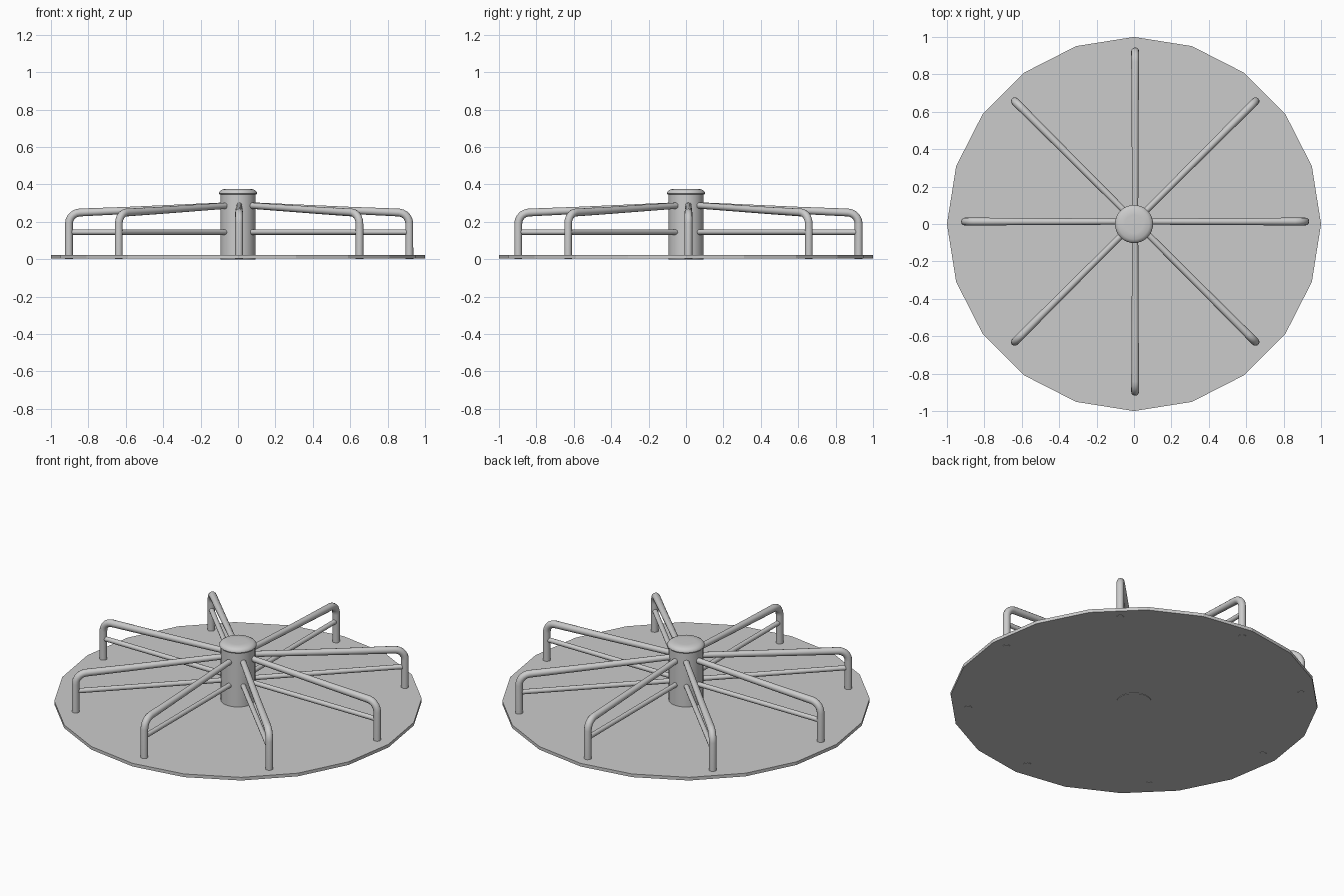
import bpy, bmesh, math

if "Cube" in bpy.data.objects:
    bpy.data.objects.remove(bpy.data.objects["Cube"])

HANDLES = 8
CENTRE = (0.006, 0.013)


def lathe(name, profile, sides, smooth):
    """Closed solid of revolution from (radius, z) rings."""
    bm = bmesh.new()
    rings = []
    for r, z in profile:
        rings.append([bm.verts.new((r * math.cos(2 * math.pi * i / sides),
                                    r * math.sin(2 * math.pi * i / sides), z))
                      for i in range(sides)])
    for a, b in zip(rings, rings[1:]):
        for i in range(sides):
            j = (i + 1) % sides
            bm.faces.new((a[i], a[j], b[j], b[i]))
    bm.faces.new(rings[0][::-1])
    bm.faces.new(rings[-1])
    mesh = bpy.data.meshes.new(name)
    bm.to_mesh(mesh)
    bm.free()
    obj = bpy.data.objects.new(name, mesh)
    bpy.context.collection.objects.link(obj)
    if smooth:
        shade(obj)
    return obj


def shade(obj):
    bpy.ops.object.select_all(action='DESELECT')
    obj.select_set(True)
    bpy.context.view_layer.objects.active = obj
    bpy.ops.object.shade_smooth_by_angle(angle=math.radians(40))


def pipe(name, path, angle):
    """Round tube along (radius out, z, tube radius) points, turned about the centre."""
    curve = bpy.data.curves.new(name, 'CURVE')
    curve.dimensions = '3D'
    curve.bevel_depth = 1.0
    curve.bevel_resolution = 4
    curve.use_fill_caps = True
    spline = curve.splines.new('POLY')
    spline.points.add(len(path) - 1)
    for p, (r, z, w) in zip(spline.points, path):
        p.co = (r, 0, z, 1)
        p.radius = w
    obj = bpy.data.objects.new(name, curve)
    bpy.context.collection.objects.link(obj)
    obj.location = (*CENTRE, 0)
    obj.rotation_euler.z = angle
    bpy.ops.object.select_all(action='DESELECT')
    obj.select_set(True)
    bpy.context.view_layer.objects.active = obj
    bpy.ops.object.convert(target='MESH')
    shade(bpy.context.view_layer.objects.active)


# Flat twenty-sided deck
lathe("deck", [(1.0, 0.003), (1.0, 0.022)], 20, False)

# Central post and its domed cap
lathe("hub_post", [(0.094, 0.0), (0.094, 0.35)], 32, True)
lathe("hub_cap", [(0.096, 0.345), (0.102, 0.351), (0.102, 0.357),
                  (0.095, 0.366), (0.082, 0.374), (0.05, 0.376)], 32, True)

# Bent handle: upright, rounded corner, then a rail rising gently to the hub
R, TOP, BEND, W = 0.91, 0.25, 0.06, 0.021
handle = [(R, 0.001, W), (R, TOP - BEND, W)]
for i in range(1, 6):
    a = math.radians(87 * i / 5)
    handle.append((R - BEND * (1 - math.cos(a)), TOP - BEND * (1 - math.sin(a)), W))
handle += [(0.6, 0.261, 0.019), (0.08, 0.287, 0.0165)]

# Thin level rail halfway up
lower_rail = [(R, 0.145, 0.014), (0.08, 0.145, 0.014)]

for k in range(HANDLES):
    angle = 2 * math.pi * k / HANDLES
    pipe(f"handle_{k + 1}", handle, angle)
    pipe(f"lower_rail_{k + 1}", lower_rail, angle)
